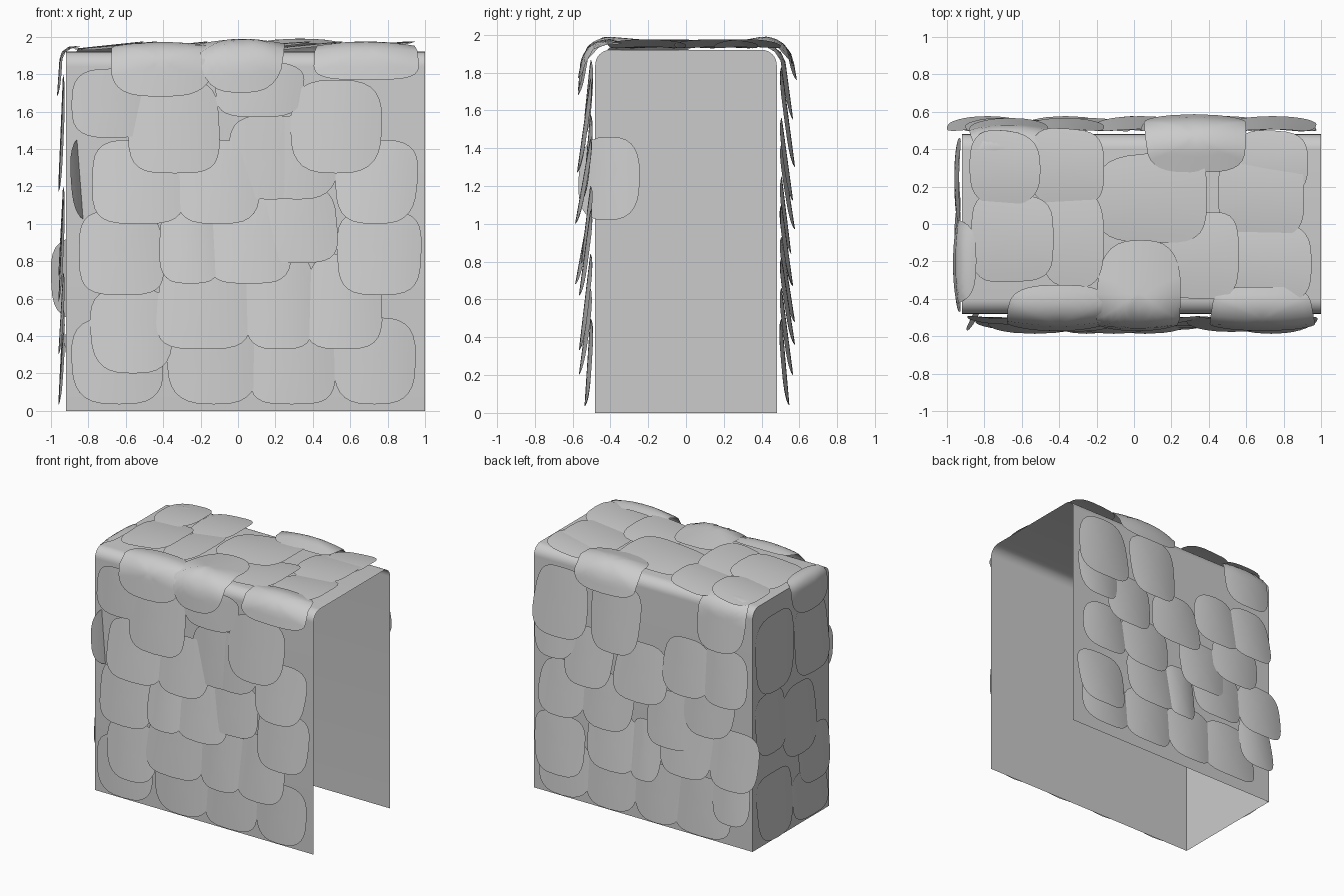
import bpy, math, random
from mathutils import Vector, Matrix

if "Cube" in bpy.data.objects:
    bpy.data.objects.remove(bpy.data.objects["Cube"])

random.seed(4)
TOP, HALF, LEFT, RIGHT = 1.92, 0.48, -0.92, 1.0


def make(name, verts, faces, angle=40):
    me = bpy.data.meshes.new(name)
    me.from_pydata(verts, [], faces)
    ob = bpy.data.objects.new(name, me)
    bpy.context.collection.objects.link(ob)
    bpy.context.view_layer.objects.active = ob
    ob.select_set(True)
    bpy.ops.object.shade_smooth_by_angle(angle=math.radians(angle))
    ob.select_set(False)
    return ob


def wrap(v, off, half, r):
    """Wall coordinate v climbs the wall, rounds the top edge, runs inward."""
    s = TOP - r
    if v < s:
        return half + off, v
    a = (v - s) / r
    if a < math.pi / 2:
        return half - r + (r + off) * math.cos(a), s + (r + off) * math.sin(a)
    return half - r - (v - s - r * math.pi / 2), TOP + off


def front(u, v, off):
    d, z = wrap(v, off, HALF, 0.08)
    return Vector((u, -d, z))


def back(u, v, off):
    d, z = wrap(v, off, HALF, 0.08)
    return Vector((u, d, z))


def left(u, v, off):
    d, z = wrap(v, off, -LEFT, 0.04)
    return Vector((-d, u, z))


def top(u, v, off):
    return Vector((-v, u, TOP + off))


def plate(name, surf, u0, u1, v0, v1, base=0.015, tilt=0.07, bow=0.03):
    """Rounded, slightly bowed scale laid on a surface, lower end lifted."""
    cu, cv, w, h = (u0 + u1) / 2, (v0 + v1) / 2, (u1 - u0) / 2, (v1 - v0) / 2
    seg, rings = 28, 6
    p = random.uniform(2.8, 3.8)
    skew, taper = random.uniform(-.05, .05), random.uniform(-.06, .1)

    def point(a, r):
        c, s = math.cos(a), math.sin(a)
        x = math.copysign(abs(c) ** (2 / p), c) * r
        y = math.copysign(abs(s) ** (2 / p), s) * r
        off = base + tilt * (1 - y) / 2 + bow * (0.5 - x * x) * 0.8
        x = x * (1 - taper * y) + skew * y
        return surf(cu + x * w, cv + y * h, off)

    verts = [point(0, 0)]
    for k in range(1, rings + 1):
        verts += [point(2 * math.pi * i / seg, k / rings) for i in range(seg)]
    faces = [(0, 1 + i, 1 + (i + 1) % seg) for i in range(seg)]
    for k in range(rings - 1):
        b = 1 + k * seg
        for i in range(seg):
            j = (i + 1) % seg
            faces.append((b + i, b + seg + i, b + seg + j, b + j))
    if surf in (back, left):
        faces = [f[::-1] for f in faces]
    return make(name, verts, faces, 60)


# Shell: two long walls, rounded roof and one end wall; open at right and below
prof = [(-HALF, 0)]
for sgn in (-1, 1):
    arc = [wrap(TOP - 0.08 + 0.08 * math.pi / 2 * i / 8, 0, HALF, 0.08) for i in range(9)]
    prof += [(sgn * d, z) for d, z in (arc if sgn < 0 else arc[::-1])]
prof.append((HALF, 0))
n = len(prof)
verts = [(LEFT, y, z) for y, z in prof] + [(RIGHT, y, z) for y, z in prof]
faces = [(i, n + i, n + i + 1, i + 1) for i in range(n - 1)] + [tuple(range(n))]
make("wall_shell", verts, faces)

# Front scales, row by row: left/right extents for each (bottom, top) pair
rows_front = [
    (.035, .50, [(-.89, -.40), (-.38, .10), (.07, .52), (.51, .95)], .03),
    (.20, .66, [(-.79, -.35)], .06),
    (.33, .84, [(-.43, .07), (.03, .41), (.36, .77)], .06),
    (.62, 1.07, [(-.85, -.40), (.53, .98)], .06),
    (.68, 1.12, [(-.42, -.10), (-.17, .29)], .08),
    (.79, 1.20, [(.08, .53)], .05),
    (1.0, 1.45, [(-.78, -.28), (-.34, .12), (.52, .96)], .08),
    (1.13, 1.58, [(.10, .54), (-.05, .40)], .04),
    (1.27, 1.77, [(-.59, -.10), (.28, .77)], .07),
    (1.46, 1.83, [(-.89, -.45)], .03),
    (1.57, 1.86, [(-.12, .35)], .03),
]
# Back scales
rows_back = [
    (.04, .50, [(.48, .93), (.07, .52), (-.34, .10), (-.74, -.25)], .04),
    (.20, .66, [(.53, .97), (-.92, -.60)], .06),
    (.36, .82, [(.06, .50), (-.15, .12)], .07),
    (.48, .93, [(-1.0, -.58), (-.60, -.14)], .07),
    (.67, 1.10, [(.52, .93), (.10, .55), (-.44, -.02)], .06),
    (.84, 1.25, [(-.78, -.34)], .05),
    (.97, 1.42, [(.28, .70), (-.20, .26)], .07),
    (1.12, 1.56, [(-.58, -.16), (-.9, -.50), (.6, .97)], .06),
    (1.30, 1.83, [(.50, .97), (.04, .47)], .07),
    (1.55, 2.0, [(-.88, -.46)], .06),
]
for nm, surf, rows in (("front_scale", front, rows_front), ("back_scale", back, rows_back)):
    for v0, v1, spans, tilt in rows:
        for u0, u1 in spans:
            plate(nm, surf, u0, u1, v0, v1, tilt=tilt)

# Scales bent over the long roof edges
for u0, u1, v0, v1 in ((-.68, -.13, 1.68, 2.04), (-.2, .25, 1.70, 2.28), (.41, .96, 1.77, 2.03)):
    plate("front_edge_scale", front, u0, u1, v0, v1, base=.03, tilt=.05)
plate("back_edge_scale", back, .06, .60, 1.76, 2.09, base=.035, tilt=.06)

# End wall scales (y extents, z extents)
for u0, u1, v0, v1 in ((-.02, .46, 1.20, 1.80), (-.45, -.03, 1.17, 1.74),
                       (-.30, .13, .58, 1.14), (.08, .46, .72, 1.2),
                       (-.47, -.08, .30, .74), (.0, .44, .03, .55), (-.44, .0, .04, .42)):
    plate("end_scale", left, u0, u1, v0, v1, base=.008, tilt=.025, bow=.02)
plate("end_edge_scale", left, -.43, .02, 1.68, 1.98, base=.02, tilt=.02, bow=.02)

# Roof scales (x extents, y extents)
for x0, x1, y0, y1 in ((-.87, -.43, -.31, .16), (-.50, -.16, -.34, .18), (-.55, -.16, .10, .51),
                       (-.88, -.50, .10, .50), (-.20, .39, -.10, .38), (.45, .91, -.06, .38),
                       (.14, .56, -.40, .06), (.50, .95, -.41, .0), (.55, .93, .15, .50)):
    plate("roof_scale", top, y0, y1, -x1, -x0, base=.008, tilt=.04, bow=.02)

# Stray scale piercing the front wall near the end wall
rot = Matrix.Rotation(math.radians(-18), 3, 'Z')
plate("stray_scale", lambda u, v, o: Vector((-.83, -.41, 1.24)) + rot @ Vector((o - .03, u, v)),
      -.17, .17, -.22, .22, tilt=.03)
